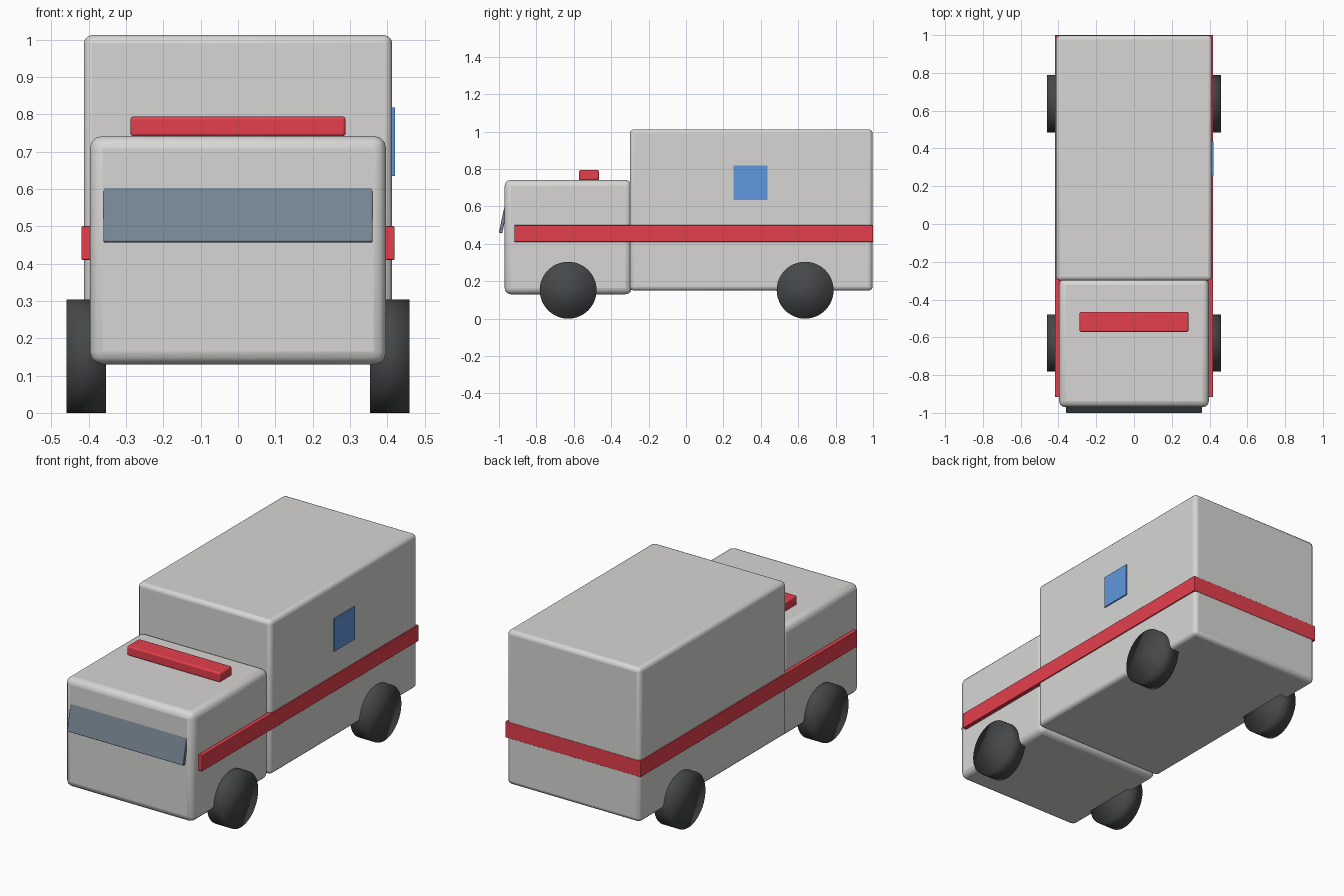
import bpy
import math

default_cube = bpy.data.objects.get("Cube")
if default_cube:
    bpy.data.objects.remove(default_cube, do_unlink=True)


def material(name, r, g, b):
    mat = bpy.data.materials.new(name)
    mat.use_nodes = True
    mat.diffuse_color = (r, g, b, 1)
    mat.node_tree.nodes["Principled BSDF"].inputs["Base Color"].default_value = (r, g, b, 1)
    return mat


body_paint = material("off white paint", 0.68, 0.675, 0.66)
red_paint = material("red paint", 0.78, 0.05, 0.075)
blue_paint = material("blue paint", 0.12, 0.31, 0.74)
glass = material("blue grey glass", 0.19, 0.25, 0.31)
rubber = material("dark rubber", 0.06, 0.065, 0.068)


def box(name, low, high, mat, bevel=0.0):
    """Box between two corners, with softly rounded edges."""
    centre = [(a + b) / 2 for a, b in zip(low, high)]
    bpy.ops.mesh.primitive_cube_add(size=1, location=centre)
    obj = bpy.context.object
    obj.name = name
    obj.scale = [b - a for a, b in zip(low, high)]
    bpy.ops.object.transform_apply(location=False, rotation=False, scale=True)
    obj.data.materials.append(mat)
    if bevel:
        mod = obj.modifiers.new("rounded edges", "BEVEL")
        mod.width = bevel
        mod.segments = 3
        bpy.ops.object.shade_smooth_by_angle(angle=math.radians(40))
    return obj


# Bodywork
box("rear_body", (-0.413, -0.3, 0.15), (0.413, 0.998, 1.012), body_paint, 0.022)
box("cab", (-0.397, -0.97, 0.13), (0.397, -0.29, 0.742), body_paint, 0.034)

# Trim: one band wraps the sides and the back
box("side_stripe", (-0.419, -0.917, 0.41), (0.419, 1.0, 0.5), red_paint, 0.003)
box("light_bar", (-0.288, -0.572, 0.741), (0.288, -0.465, 0.794), red_paint, 0.008)
box("side_panel", (0.412, 0.255, 0.635), (0.42, 0.436, 0.818), blue_paint)

# Windscreen leaning back against the cab
windscreen = box("windscreen", (-0.36, -0.985, 0.456), (0.36, -0.967, 0.606), glass, 0.003)
windscreen.rotation_euler.x = -math.radians(12)

# Wheels
for end, y in (("front", -0.63), ("rear", 0.637)):
    for side, x in (("left", 0.407), ("right", -0.407)):
        bpy.ops.mesh.primitive_cylinder_add(vertices=48, radius=0.152, depth=0.106,
                                            location=(x, y, 0.152),
                                            rotation=(0, math.pi / 2, 0))
        wheel = bpy.context.object
        wheel.name = f"{end}_{side}_wheel"
        wheel.data.materials.append(rubber)
        bpy.ops.object.shade_smooth()
